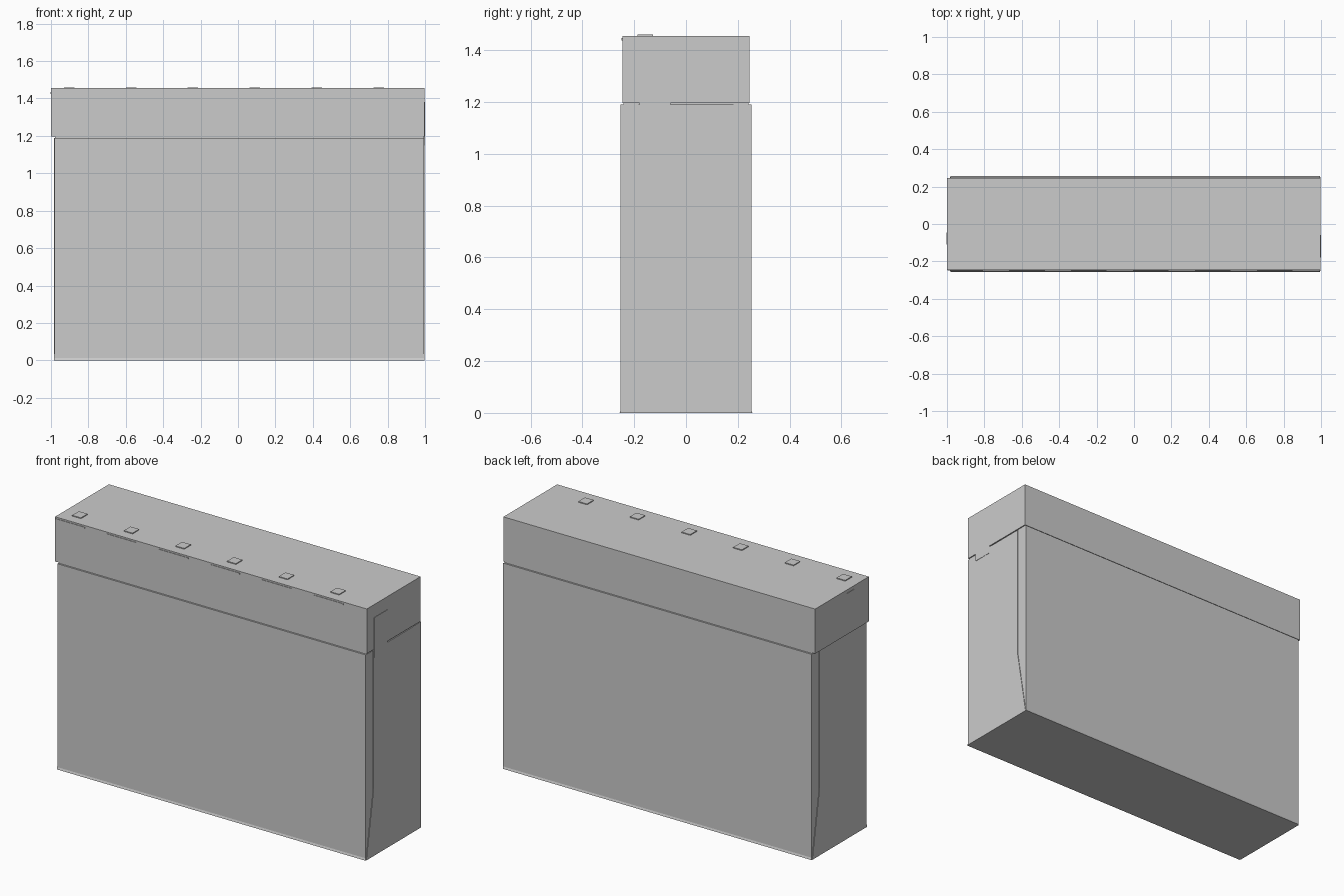
import bpy, bmesh

if "Cube" in bpy.data.objects:
    bpy.data.objects.remove(bpy.data.objects["Cube"])


def obj_from_bm(name, bm):
    bmesh.ops.recalc_face_normals(bm, faces=bm.faces[:])
    me = bpy.data.meshes.new(name)
    bm.to_mesh(me)
    bm.free()
    ob = bpy.data.objects.new(name, me)
    bpy.context.collection.objects.link(ob)
    return ob


def box(name, x0, x1, y0, y1, z0, z1):
    bm = bmesh.new()
    bmesh.ops.create_cube(bm, size=1)
    for v in bm.verts:
        v.co.x = x1 if v.co.x > 0 else x0
        v.co.y = y1 if v.co.y > 0 else y0
        v.co.z = z1 if v.co.z > 0 else z0
    return obj_from_bm(name, bm)


def side_plate(name, profile, x0, x1):
    # (y, z) outline extruded along x
    bm = bmesh.new()
    f = bm.faces.new([bm.verts.new((x0, y, z)) for y, z in profile])
    r = bmesh.ops.extrude_face_region(bm, geom=[f])
    for v in r["geom"]:
        if isinstance(v, bmesh.types.BMVert):
            v.co.x = x1
    return obj_from_bm(name, bm)


# Main body, with a slight flare at the foot of the front and back
body = side_plate("body", [(-0.256, 0), (0.256, 0), (0.252, 0.012), (0.252, 1.19),
                           (-0.252, 1.19), (-0.252, 0.012)], -0.982, 0.995)

# Neck hidden in the seam, and the upper block
box("neck", -0.978, 0.992, -0.242, 0.242, 1.185, 1.20)
box("cap", -1.0, 0.998, -0.246, 0.246, 1.196, 1.455)

# Folded side panels tapering out to the bottom corners
gusset = [(-0.25, 0), (0.25, 0), (0.183, 0.39), (0.183, 1.19), (-0.183, 1.19), (-0.183, 0.39)]
side_plate("right_gusset", gusset, 0.99, 0.998)
side_plate("left_gusset", gusset, -0.985, -0.978)

# Flat strap overlapping the cap on the right, small tab on the left
box("right_strap", 0.99, 1.0, -0.18, -0.06, 1.15, 1.38)
box("left_tab", -1.002, -0.99, -0.11, -0.045, 1.425, 1.435)

# Row of raised studs and front edge strips
for i in range(6):
    x = -0.903 + i * 0.331
    box(f"top_stud_{i + 1}", x - 0.028, x + 0.028, -0.188, -0.128, 1.45, 1.46)
    box(f"front_strip_{i + 1}", x - 0.095, x + 0.095, -0.249, -0.24, 1.438, 1.446)
